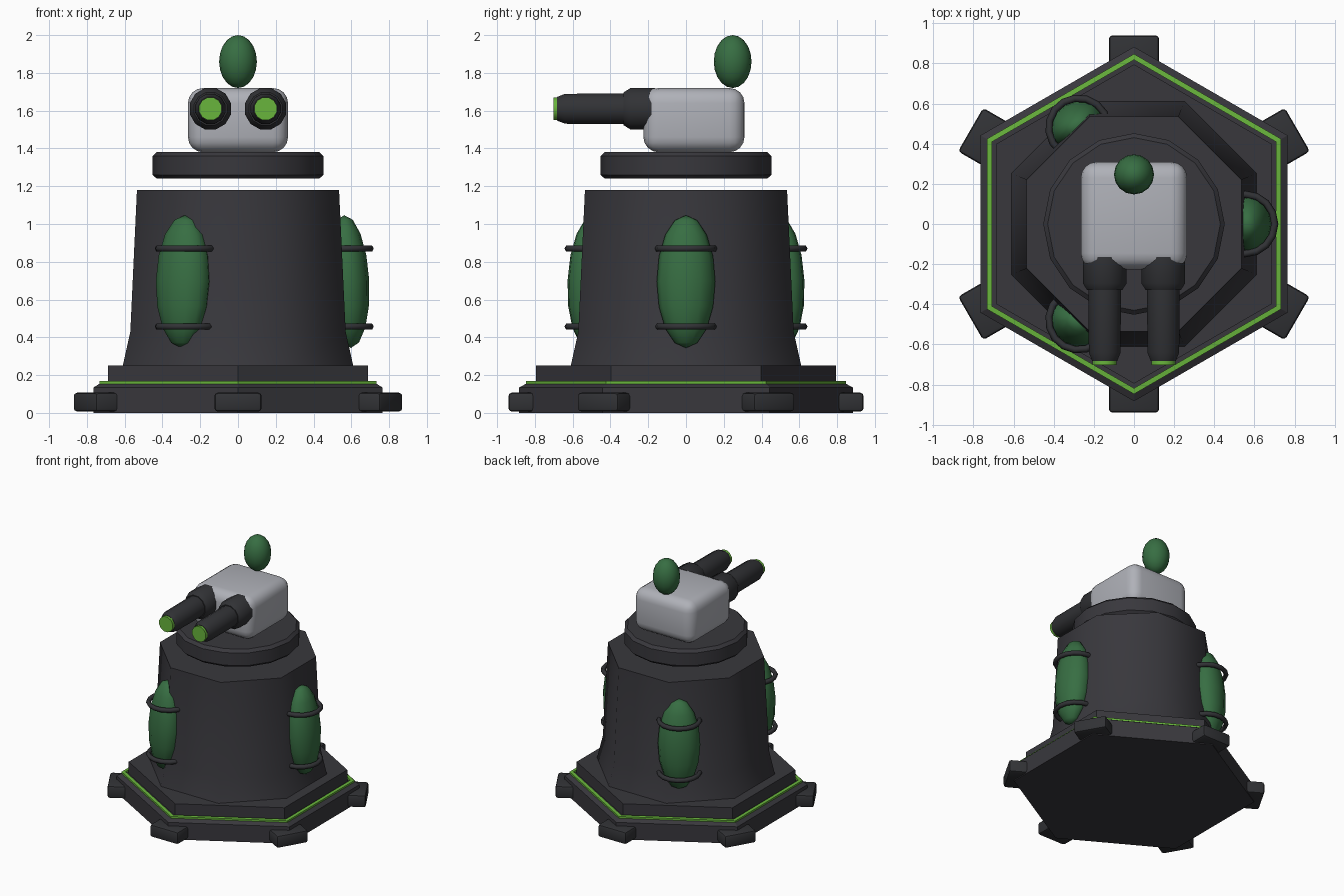
import bpy, bmesh, math
from mathutils import Matrix, Vector

if "Cube" in bpy.data.objects:
    bpy.data.objects.remove(bpy.data.objects["Cube"])


def material(name, rgb):
    m = bpy.data.materials.new(name)
    m.diffuse_color = (*rgb, 1)
    m.use_nodes = True
    m.node_tree.nodes["Principled BSDF"].inputs["Base Color"].default_value = m.diffuse_color
    return m


DARK = material("charcoal", (0.040, 0.039, 0.046))
METAL = material("gunmetal", (0.031, 0.032, 0.036))
GREY = material("light_grey", (0.43, 0.44, 0.48))
GREEN = material("deep_green", (0.038, 0.155, 0.055))
GLOW = material("bright_green", (0.14, 0.46, 0.045))


def finish(name, bm, mat, matrix=Matrix(), smooth=0):
    bmesh.ops.recalc_face_normals(bm, faces=bm.faces)
    me = bpy.data.meshes.new(name)
    bm.to_mesh(me)
    bm.free()
    me.transform(matrix)
    me.materials.append(mat)
    ob = bpy.data.objects.new(name, me)
    bpy.context.collection.objects.link(ob)
    if smooth:
        bpy.ops.object.select_all(action='DESELECT')
        ob.select_set(True)
        bpy.context.view_layer.objects.active = ob
        bpy.ops.object.shade_smooth_by_angle(angle=math.radians(smooth))
    return ob


def lathe(name, profile, sides, mat, phase=0, matrix=Matrix(), smooth=0, closed=False):
    """Turn a (radius, height) profile; caps the ends unless it is a closed loop."""
    bm = bmesh.new()
    rings = []
    for r, z in profile:
        angles = [phase + math.tau * i / sides for i in range(sides)]
        rings.append([bm.verts.new((r * math.cos(a), r * math.sin(a), z)) for a in angles])
    pairs = list(zip(rings, rings[1:]))
    if closed:
        pairs.append((rings[-1], rings[0]))
    else:
        bm.faces.new(rings[0])
        bm.faces.new(rings[-1])
    for a, b in pairs:
        for i in range(sides):
            j = (i + 1) % sides
            bm.faces.new((a[i], a[j], b[j], b[i]))
    return finish(name, bm, mat, matrix, smooth)


def box(name, size, bevel, segments, mat, matrix, smooth=0):
    bm = bmesh.new()
    bmesh.ops.create_cube(bm, size=1, matrix=Matrix.Diagonal((*size, 1)))
    bmesh.ops.bevel(bm, geom=bm.edges[:], offset=bevel, segments=segments,
                    profile=0.5, affect='EDGES')
    return finish(name, bm, mat, matrix, smooth)


def egg(name, radii, segs, rings, mat, matrix):
    bm = bmesh.new()
    bmesh.ops.create_uvsphere(bm, u_segments=segs, v_segments=rings, radius=1,
                              matrix=Matrix.Diagonal((*radii, 1)))
    return finish(name, bm, mat, matrix, 60)


def move(x, y, z):
    return Matrix.Translation(Vector((x, y, z)))


def turn(a, axis='Z'):
    return Matrix.Rotation(a, 4, axis)


# hexagonal base with glowing trim
HEX = math.pi / 2
lathe("base_plate", [(0.883, 0), (0.883, 0.135), (0.845, 0.155)], 6, DARK, HEX)
lathe("base_trim", [(0.847, 0.15), (0.847, 0.168), (0.818, 0.17), (0.818, 0.15)],
      6, GLOW, HEX, closed=True)
lathe("base_step", [(0.795, 0.15), (0.795, 0.25)], 6, DARK, HEX)

# six feet at the hexagon corners
for i in range(6):
    box(f"foot_{i + 1}", (0.26, 0.25, 0.1), 0.018, 2, METAL,
        turn(HEX + i * math.tau / 6) @ move(0.81, 0, 0.057), 35)

# tapered octagonal tower
K = 1 / math.cos(math.pi / 8)
lathe("tower", [(0.61 * K, 0.25), (0.57 * K, 0.43), (0.535 * K, 1.18)],
      8, DARK, math.pi / 8, smooth=50)

# three pods, each held by two rings
for i in range(3):
    side = turn(i * math.tau / 3)
    egg(f"pod_{i + 1}", (0.115, 0.155, 0.352), 12, 8, GREEN,
        side @ move(0.58, 0, 0.695) @ turn(-0.05, 'Y'))
    tube = [(0.148 + 0.018 * math.cos(k * math.tau / 6), 0.018 * math.sin(k * math.tau / 6))
            for k in range(6)]
    for label, z in (("lower", 0.457), ("upper", 0.87)):
        lathe(f"pod_{label}_ring_{i + 1}", tube, 16, METAL,
              matrix=side @ move(0.553, 0, z), smooth=65, closed=True)

# floating turntable
lathe("turntable", [(0.43, 1.24), (0.452, 1.26), (0.452, 1.36), (0.43, 1.382)],
      16, DARK, smooth=30)

# rounded turret head
box("turret_head", (0.53, 0.535, 0.34), 0.08, 4, GREY, move(0, 0.042, 1.55), 40)

# twin barrels with glowing muzzles, pointing to -y
for label, x in (("left", -0.146), ("right", 0.146)):
    aim = move(x, 0, 1.61) @ turn(math.pi / 2, 'X')
    lathe(f"{label}_barrel_collar", [(0.113, 0.165), (0.113, 0.295), (0.09, 0.33)],
          12, METAL, math.pi / 12, aim, 35)
    lathe(f"{label}_barrel", [(0.084, 0.3), (0.082, 0.64), (0.065, 0.682)],
          12, METAL, math.pi / 12, aim, 35)
    lathe(f"{label}_muzzle", [(0.062, 0.67), (0.062, 0.702)],
          12, GLOW, math.pi / 12, aim, 35)

# sensor bulb on the back of the head
egg("sensor_bulb", (0.1, 0.1, 0.14), 16, 10, GREEN, move(0, 0.247, 1.86))
